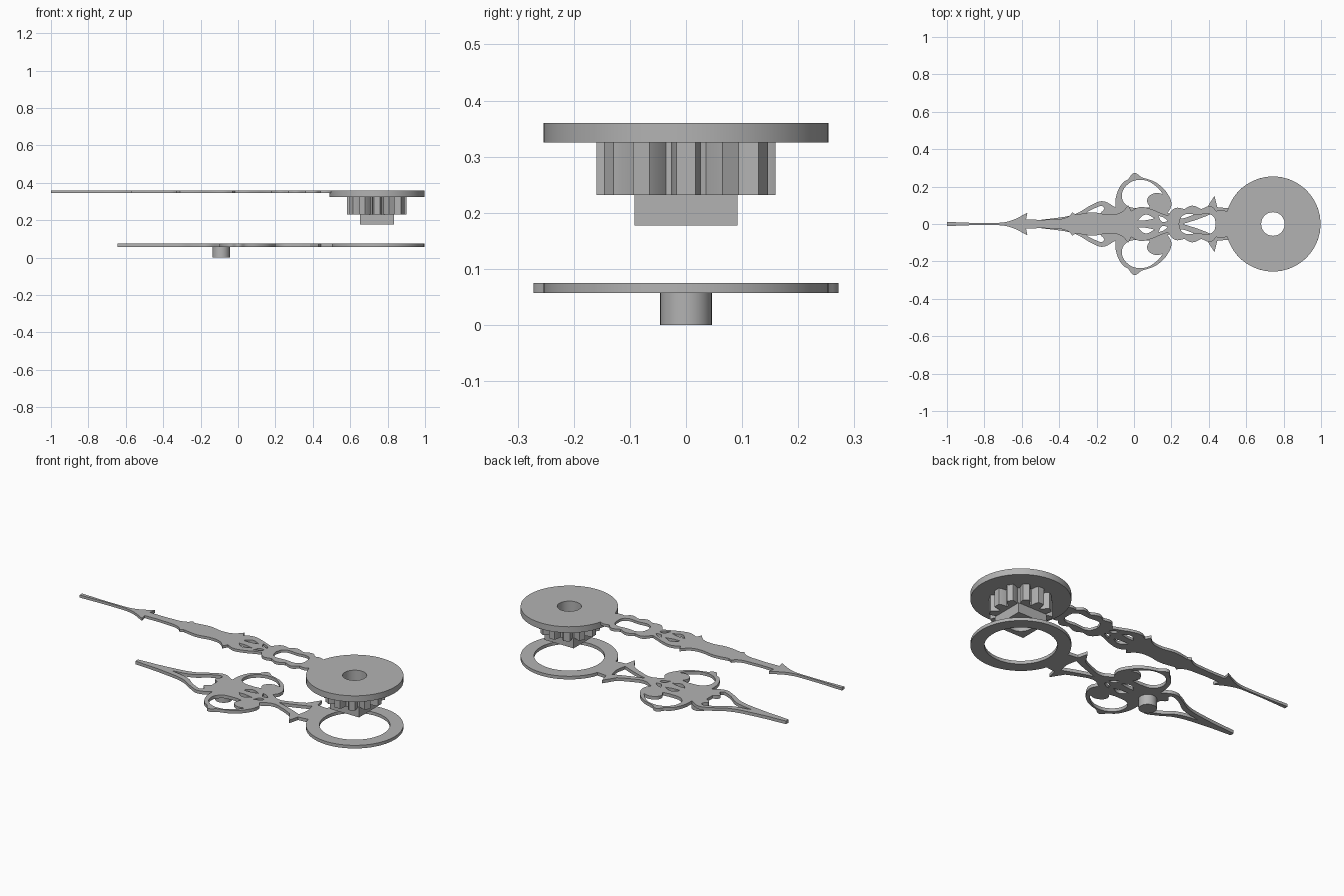
import bpy
from math import cos, sin, pi, radians

cube = bpy.data.objects.get("Cube")
if cube:
    bpy.data.objects.remove(cube, do_unlink=True)

grey = bpy.data.materials.new("plain grey")
grey.use_nodes = True
grey.diffuse_color = (0.45, 0.45, 0.45, 1)
grey.node_tree.nodes["Principled BSDF"].inputs["Base Color"].default_value = grey.diffuse_color

HUB = 0.743      # x of the shared dial centre
RIM = 0.254      # radius of disc and ring


def circle(cx, radius, steps=64):
    return [(cx + radius * cos(2 * pi * i / steps), radius * sin(2 * pi * i / steps), 1)
            for i in range(steps)]


def flip(points):
    """Mirror a point list across the long axis, keeping it a continuous loop."""
    return [(p[0], -p[1], *p[2:]) for p in reversed(points)]


def symmetric(points):
    """Close a half outline with its mirror image, without doubling axis points."""
    return points + [p for p in flip(points) if abs(p[1]) > 1e-6]


def plate(name, loops, bottom, top):
    """Extrude closed loops; inner loops become holes. A third value marks a corner."""
    curve = bpy.data.curves.new(name, "CURVE")
    curve.dimensions = "2D"
    curve.fill_mode = "BOTH"
    curve.extrude = (top - bottom) / 2
    curve.resolution_u = 5
    for loop in loops:
        spline = curve.splines.new("BEZIER")
        spline.use_cyclic_u = True
        spline.bezier_points.add(len(loop) - 1)
        straight = all(len(p) > 2 for p in loop)
        spline.resolution_u = 1 if straight else 5
        for knot, p in zip(spline.bezier_points, loop):
            knot.co = (p[0], p[1], 0)
            kind = "VECTOR" if len(p) > 2 else "AUTO"
            knot.handle_left_type = knot.handle_right_type = kind
    obj = bpy.data.objects.new(name, curve)
    bpy.context.collection.objects.link(obj)
    obj.location.z = (top + bottom) / 2
    bpy.ops.object.select_all(action="DESELECT")
    obj.select_set(True)
    bpy.context.view_layer.objects.active = obj
    bpy.ops.object.convert(target="MESH")
    obj = bpy.context.object
    # Weld caps to walls so the sharp edges are found
    bpy.ops.object.mode_set(mode="EDIT")
    bpy.ops.mesh.select_all(action="SELECT")
    bpy.ops.mesh.remove_doubles(threshold=0.0002)
    bpy.ops.mesh.normals_make_consistent(inside=False)
    bpy.ops.object.mode_set(mode="OBJECT")
    obj.data.materials.clear()
    obj.data.materials.append(grey)
    bpy.ops.object.shade_smooth_by_angle(angle=radians(30))
    return obj


# Hour hand: leaf blade, scroll rings with a knob, barbed neck, open ring
hour_edge = [
    (-.645, .012, 1), (-.45, .028), (-.31, .055), (-.23, .1), (-.17, .122), (-.1, .09, 1),
    (-.095, .15), (-.06, .22), (-.03, .24, 1), (0, .272), (.04, .25, 1), (.12, .22),
    (.18, .16), (.2, .1), (.18, .06, 1), (.24, .03), (.32, .05), (.385, .08, 1),
    (.43, .15, 1), (.445, .09, 1), (.505, .084, 1)]
ring_arc = [(HUB + RIM * cos(a), RIM * sin(a), 1)
            for a in [radians(155 - 5 * i) for i in range(32)]]
blade_hole = symmetric([(-.42, 0, 1), (-.3, .027), (-.22, .08), (-.16, .088),
                        (-.18, .05), (-.15, .025, 1)])
scroll_hole = [(-.065, .15), (-.03, .215), (.05, .235), (.12, .2), (.155, .16, 1),
               (.11, .165), (.07, .13), (.085, .09, 1), (.03, .085), (-.04, .1)]
eye_hole = [(.02, .02, 1), (.06, .05), (.11, .03, 1), (.06, .02)]
slot_hole = [(.13, .045, 1), (.165, .03), (.18, .015, 1), (.15, .012)]
neck_hole = symmetric([(.26, 0, 1), (.34, .025), (.43, .06, 1), (.44, 0)])
small_holes = [h for half in (eye_hole, slot_hole) for h in (half, flip(half))]
plate("hour_hand", [symmetric(hour_edge + ring_arc), circle(HUB, .184), blade_hole,
                    scroll_hole, flip(scroll_hole), neck_hole] + small_holes, .057, .075)
plate("hour_pin", [circle(-.09, .046, 32)], 0, .058)

# Minute hand: needle tip, arrowhead, spurred shaft, scalloped scrolls
minute_edge = [
    (-1, .011, 1), (-.78, .006), (-.67, .014), (-.57, .06, 1), (-.577, .024, 1),
    (-.45, .024), (-.35, .04), (-.33, .062, 1), (-.31, .05, 1), (-.22, .062),
    (-.13, .05), (-.07, .062), (-.03, .1, 1), (-.015, .07, 1), (.03, .09), (.09, .08),
    (.14, .06), (.18, .045, 1), (.22, .085), (.27, .08, 1), (.31, .098), (.36, .08, 1),
    (.41, .095), (.44, .07, 1), (.47, .075), (.51, .06, 1)]
loop_hole = symmetric([(.24, 0, 1), (.26, .045), (.34, .05), (.42, .045), (.435, 0)])
plate("minute_hand", [symmetric(minute_edge), loop_hole] + small_holes, .345, .36)

# Minute hub: disc, toothed pinion and square boss, all bored through
bore = circle(HUB, .063, 48)
plate("minute_disc", [circle(HUB, RIM), bore], .325, .36)
TEETH = 12
gear = []
for tooth in range(TEETH):
    for offset, radius in ((-.42, .118), (-.3, .145), (-.2, .16), (.2, .16), (.3, .145), (.42, .118)):
        angle = 2 * pi * (tooth + offset) / TEETH
        gear.append((HUB + radius * cos(angle), radius * sin(angle), 1))
plate("pinion", [gear, bore], .232, .326)
square = [(HUB + sx * .092, sy * .092, 1) for sx, sy in ((-1, -1), (1, -1), (1, 1), (-1, 1))]
plate("square_boss", [square, bore], .177, .233)
